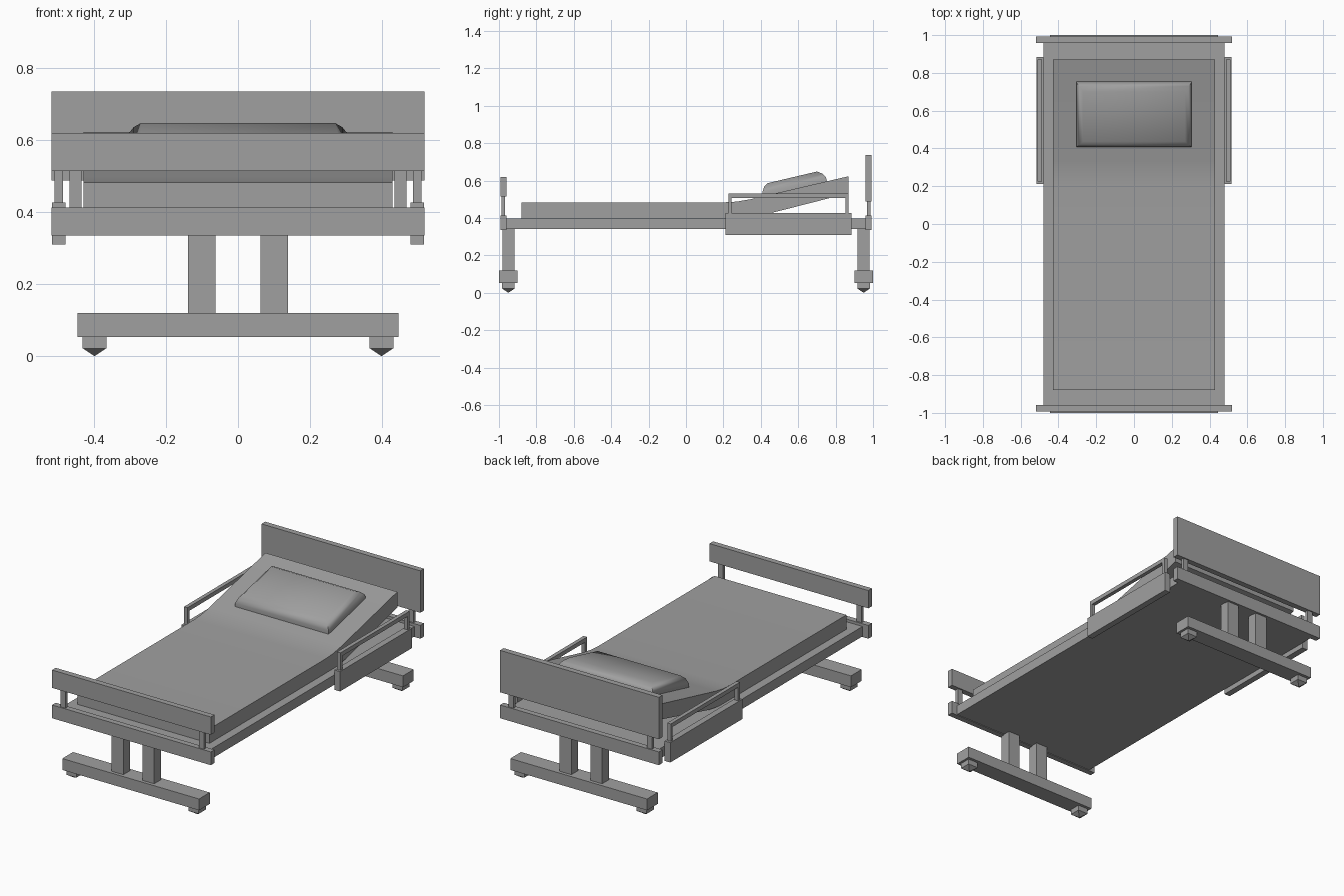
import bpy
import bmesh
from math import radians

cube = bpy.data.objects.get("Cube")
if cube:
    bpy.data.objects.remove(cube, do_unlink=True)

# One neutral grey for the whole bed
GREY = (0.35, 0.35, 0.35, 1)
grey = bpy.data.materials.new("plain grey")
grey.use_nodes = True
grey.diffuse_color = GREY
grey.node_tree.nodes["Principled BSDF"].inputs["Base Color"].default_value = GREY


def finish(name, bm, smooth=None):
    """Turn a bmesh into a named object, optionally smooth below an angle."""
    bmesh.ops.recalc_face_normals(bm, faces=bm.faces)
    mesh = bpy.data.meshes.new(name)
    bm.to_mesh(mesh)
    bm.free()
    mesh.materials.append(grey)
    obj = bpy.data.objects.new(name, mesh)
    bpy.context.collection.objects.link(obj)
    if smooth:
        bpy.ops.object.select_all(action='DESELECT')
        obj.select_set(True)
        bpy.context.view_layer.objects.active = obj
        bpy.ops.object.shade_smooth_by_angle(angle=radians(smooth))
    return obj


def loft(name, rings, smooth=None, cap_end=True):
    """Join rings of equal length and close the ends."""
    bm = bmesh.new()
    loops = [[bm.verts.new(p) for p in ring] for ring in rings]
    for a, b in zip(loops, loops[1:]):
        for i in range(len(a)):
            j = (i + 1) % len(a)
            bm.faces.new((a[i], a[j], b[j], b[i]))
    bm.faces.new(loops[0])
    if cap_end:
        bm.faces.new(loops[-1])
    bmesh.ops.remove_doubles(bm, verts=bm.verts, dist=0.0001)
    return finish(name, bm, smooth)


def rect(x, y, z):
    return [(x[0], y[0], z), (x[1], y[0], z), (x[1], y[1], z), (x[0], y[1], z)]


def box(name, x, y, z):
    return loft(name, [rect(x, y, z[0]), rect(x, y, z[1])])


def span(side, inner, outer):
    """A range on the negative or positive side of an axis."""
    return sorted((side * inner, side * outer))


# Bed deck
box("deck", (-0.48, 0.48), (-0.96, 0.962), (0.34, 0.398))

# Both ends: board, crossbar, posts, columns, base beam and feet
for end, side, bottom, top in (("foot", -1, 0.515, 0.62), ("head", 1, 0.489, 0.736)):
    y = span(side, 0.959, 0.993)
    box(end + "_board", (-0.518, 0.518), y, (bottom, top))
    box(end + "_crossbar", (-0.518, 0.518), y, (0.336, 0.414))
    box(end + "_base_beam", (-0.446, 0.446), span(side, 0.9, 1), (0.053, 0.12))
    for hand, s in (("left", 1), ("right", -1)):
        label = end + "_" + hand
        box(label + "_board_post", span(s, 0.435, 0.468),
            span(side, 0.967, 0.986), (0.414, bottom))
        box(label + "_column", span(s, 0.062, 0.139), span(side, 0.917, 0.98), (0.12, 0.34))
        fx, fy = span(s, 0.366, 0.432), span(side, 0.917, 0.983)
        tip = [(s * 0.399, side * 0.95, 0)] * 4
        loft(label + "_foot_pad",
             [rect(fx, fy, 0.053), rect(fx, fy, 0.022), tip], cap_end=False)

# Side guards: panel, two posts and a top rail
for hand, s in (("left", 1), ("right", -1)):
    box(hand + "_guard_panel", span(s, 0.48, 0.517), (0.212, 0.885), (0.31, 0.427))
    rail_x = span(s, 0.487, 0.51)
    box(hand + "_guard_rail", rail_x, (0.226, 0.87), (0.506, 0.53))
    for place, y in (("front", 0.226), ("back", 0.852)):
        box(hand + "_guard_" + place + "_post", rail_x, (y, y + 0.018), (0.427, 0.506))

# Mattress with a raised head section, as a side profile across the width
profile = [(-0.88, 0.395), (0.24, 0.395), (0.32, 0.4), (0.4, 0.412), (0.87, 0.532),
           (0.87, 0.623), (0.34, 0.499), (0.27, 0.487), (0.2, 0.483), (-0.88, 0.483)]
loft("mattress", [[(x, y, z) for y, z in profile] for x in (-0.43, 0.43)], smooth=30)

# Pillow: sloped rings of half width, front point and back point
pillow = [(0.305, (0.41, 0.507), (0.755, 0.59)),
          (0.305, (0.408, 0.537), (0.748, 0.618)),
          (0.29, (0.418, 0.567), (0.73, 0.637)),
          (0.27, (0.437, 0.586), (0.7, 0.648))]
loft("pillow", [[(-w, *f), (w, *f), (w, *b), (-w, *b)] for w, f, b in pillow], smooth=60)
